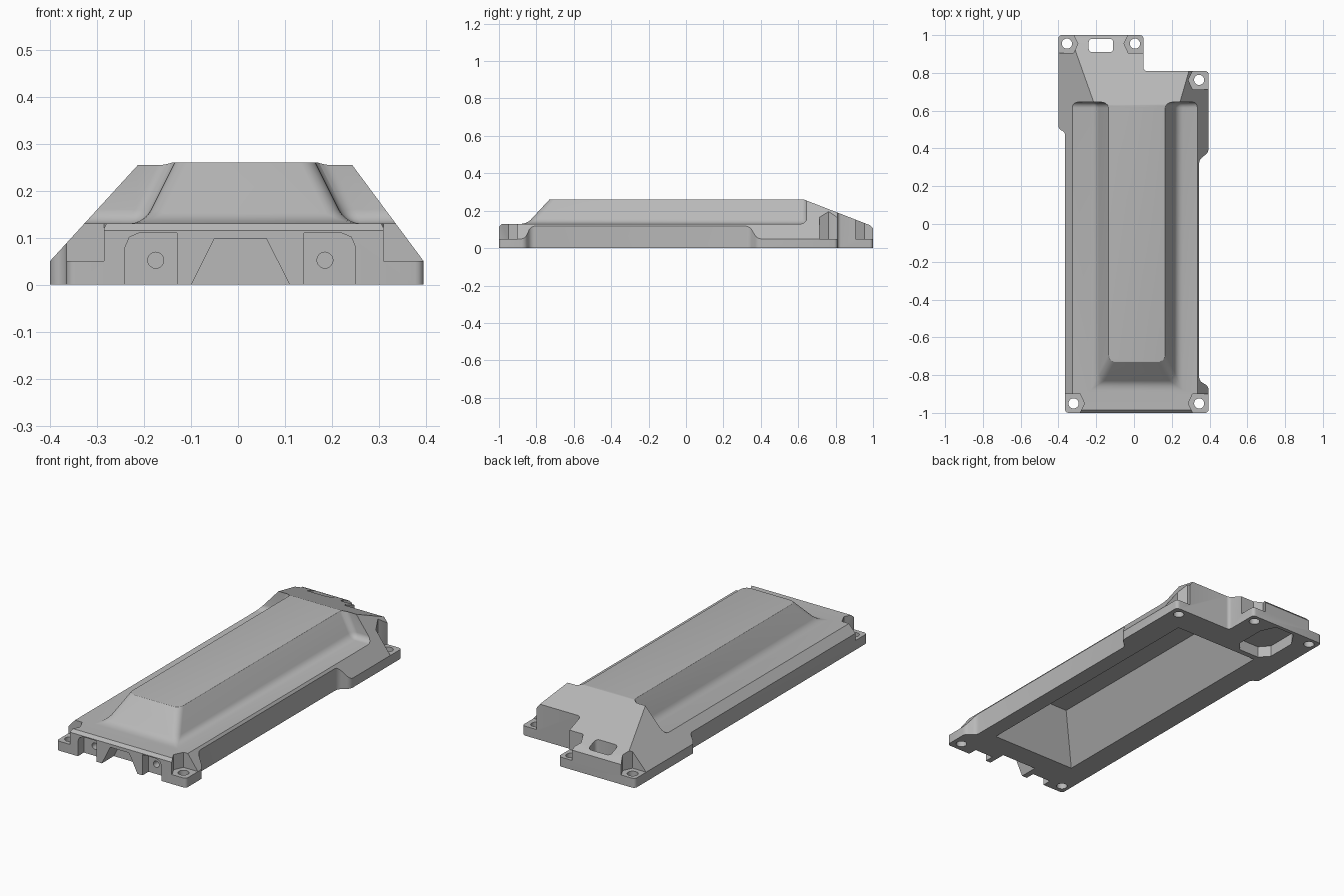
import bpy, bmesh, math
from mathutils import Vector

if "Cube" in bpy.data.objects:
    bpy.data.objects.remove(bpy.data.objects["Cube"], do_unlink=True)

grey = bpy.data.materials.new("plain_grey")
grey.use_nodes = True
grey.diffuse_color = (0.48, 0.48, 0.48, 1)
grey.node_tree.nodes["Principled BSDF"].inputs["Base Color"].default_value = (0.48, 0.48, 0.48, 1)


def loft(name, low, high, lo, hi, axis="z", rounding=0.0):
    """Solid between two matching outlines, at lo and hi along an axis."""
    place = {"z": lambda a, b, h: (a, b, h),
             "y": lambda a, b, h: (a, h, b),
             "x": lambda a, b, h: (h, a, b)}[axis]
    bm = bmesh.new()
    v0 = [bm.verts.new(place(a, b, lo)) for a, b in low]
    v1 = [bm.verts.new(place(a, b, hi)) for a, b in high]
    bm.faces.new(v0)
    bm.faces.new(v1)
    n = len(v0)
    for i in range(n):
        j = (i + 1) % n
        bm.faces.new((v0[i], v0[j], v1[j], v1[i]))
    bmesh.ops.recalc_face_normals(bm, faces=bm.faces[:])
    if rounding:
        rails = [bm.edges.get((a, b)) for a, b in zip(v0, v1)]
        bmesh.ops.bevel(bm, geom=rails, offset=rounding, segments=4,
                        profile=0.5, affect="EDGES", clamp_overlap=True)
    mesh = bpy.data.meshes.new(name)
    bm.to_mesh(mesh)
    bm.free()
    ob = bpy.data.objects.new(name, mesh)
    bpy.context.collection.objects.link(ob)
    return ob


def prism(name, pts, lo, hi, axis="z", rounding=0.0):
    return loft(name, pts, pts, lo, hi, axis, rounding)


def rect(x0, x1, y0, y1):
    return [(x0, y0), (x1, y0), (x1, y1), (x0, y1)]


def ring(cx, cy, r, n=20):
    return [(cx + r * math.cos(math.tau * i / n), cy + r * math.sin(math.tau * i / n))
            for i in range(n)]


def apply(ob, mod):
    bpy.context.view_layer.objects.active = ob
    bpy.ops.object.modifier_apply(modifier=mod.name)


def combine(ob, tool, operation="DIFFERENCE"):
    mod = ob.modifiers.new("bool", "BOOLEAN")
    mod.operation, mod.solver, mod.object = operation, "EXACT", tool
    apply(ob, mod)
    bpy.data.objects.remove(tool, do_unlink=True)


# Footprint, trimmed by the end-on and side-on profiles
cover = prism("cover", [
    (-0.365, -1), (0.395, -1), (0.395, -0.86), (0.345, -0.83), (0.345, 0.34),
    (0.395, 0.38), (0.395, 0.81), (0.05, 0.81), (0.05, 1), (-0.4, 1),
    (-0.4, 0.5), (-0.365, 0.49)], 0, 0.4, rounding=0.02)
combine(cover, prism("flanks", [
    (-0.6, -0.1), (0.6, -0.1), (0.6, 0.05), (0.395, 0.05), (0.239, 0.26),
    (-0.208, 0.26), (-0.4, 0.05), (-0.6, 0.05)], -1.2, 1.2, "y"), "INTERSECT")
combine(cover, prism("rear_slope", [
    (-1.1, -0.1), (1.1, -0.1), (1.1, 0.105), (1.0, 0.105), (0.985, 0.122), (0.63, 0.26),
    (0.63, 0.5), (-0.985, 0.5), (-0.985, 0.13), (-1.0, 0.115), (-1.1, 0.115)],
    -1, 1, "x"), "INTERSECT")

# Low deck around the tapered ridge, with filleted feet
trough = prism("trough", rect(-0.7, 0.7, -1.3, 0.645), 0.13, 0.36)
combine(trough, loft("ridge", rect(-0.265, 0.295, -0.97, 1),
                     rect(-0.005, 0.035, -0.49, 1), 0, 0.52))
fillet = trough.modifiers.new("fillet", "BEVEL")
fillet.width, fillet.segments, fillet.limit_method = 0.03, 5, "ANGLE"
apply(trough, fillet)
combine(cover, trough)

# Soft edge around the ridge top
bm = bmesh.new()
bm.from_mesh(cover.data)
bmesh.ops.dissolve_limit(bm, angle_limit=0.01, verts=bm.verts[:], edges=bm.edges[:])
crest = [e for e in bm.edges if all(abs(v.co.z - 0.26) < 0.001 for v in e.verts)
         and e.calc_face_angle(0) > 0.5]
bmesh.ops.bevel(bm, geom=crest, offset=0.012, segments=3, profile=0.5,
                affect="EDGES", clamp_overlap=True)
bm.to_mesh(cover.data)
bm.free()

# Screw seats at the corners
for hx, hy, sx, sy in ((-0.32, -0.95, -1, -1), (0.345, -0.95, 1, -1), (0.345, 0.763, 1, 1),
                       (-0.355, 0.955, -1, 1), (0.005, 0.955, 1, 1)):
    seat = [(0.2, -0.05), (-0.035, -0.05), (-0.058, 0), (-0.035, 0.045),
            (-0.035, 0.13), (0.2, 0.13)]
    combine(cover, prism("seat", [(hx + sx * a, hy + sy * b) for a, b in seat], 0.05, 0.4))
    combine(cover, prism("screw_hole", ring(hx, hy, 0.027), -0.1, 0.3))

# Latch slot and the pocket beneath it
combine(cover, prism("slot", rect(-0.24, -0.11, 0.91, 0.98), -0.1, 0.4, rounding=0.018))
combine(cover, prism("latch_pocket", [
    (-0.24, 0.69), (-0.12, 0.69), (-0.08, 0.74), (-0.08, 0.9), (-0.115, 0.975),
    (-0.235, 0.975), (-0.285, 0.9), (-0.285, 0.74)], -0.1, 0.06))

# Hollow underside
combine(cover, loft("hollow", rect(-0.24, 0.26, -0.78, 0.66),
                    rect(-0.105, 0.135, -0.66, 0.6), -0.001, 0.235))

# Front recesses with peg holes, either side of a tapered opening
for centre, outer, inner in ((-0.175, -0.24, -0.13), (0.185, 0.25, 0.14)):
    corner = math.copysign(0.03, outer)
    combine(cover, prism("front_recess", [
        (inner, -0.1), (outer, -0.1), (outer, 0.08), (outer - corner * 0.3, 0.101),
        (outer - corner, 0.11), (inner, 0.11)], -1.1, -0.95, "y"))
    combine(cover, prism("peg_hole", ring(centre, 0.052, 0.017), -1.1, -0.89, "y"))
combine(cover, prism("front_opening", [
    (-0.149, -0.1), (0.161, -0.1), (0.06, 0.098), (-0.05, 0.098)], -1.1, -0.9, "y"))

# Finish
cover.data.materials.clear()
cover.data.materials.append(grey)
for p in cover.data.polygons:
    p.material_index = 0
bpy.ops.object.select_all(action="DESELECT")
cover.select_set(True)
bpy.context.view_layer.objects.active = cover
bpy.ops.object.shade_smooth_by_angle(angle=math.radians(30))
